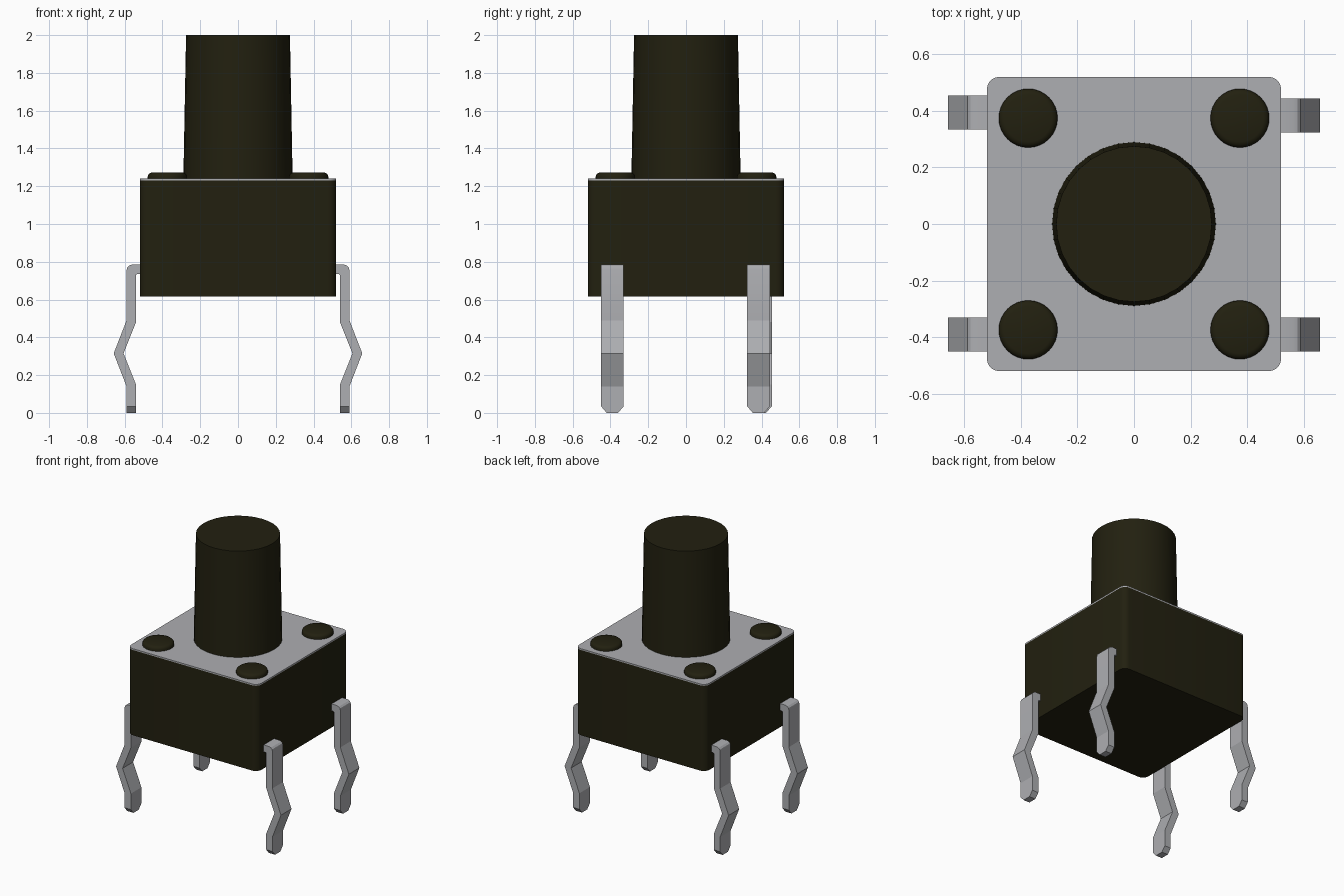
import bpy, bmesh, math

cube = bpy.data.objects.get("Cube")
if cube:
    bpy.data.objects.remove(cube, do_unlink=True)


def material(name, rgb, rough):
    m = bpy.data.materials.new(name)
    m.use_nodes = True
    m.diffuse_color = (*rgb, 1)
    bsdf = m.node_tree.nodes["Principled BSDF"]
    bsdf.inputs["Base Color"].default_value = (*rgb, 1)
    bsdf.inputs["Roughness"].default_value = rough
    return m


BLACK = material("dark plastic", (0.016, 0.0145, 0.005), 0.6)
METAL = material("light grey metal", (0.42, 0.425, 0.445), 0.4)


def finish(name, bm, mat, angle=35):
    bmesh.ops.recalc_face_normals(bm, faces=bm.faces)
    me = bpy.data.meshes.new(name)
    bm.to_mesh(me)
    bm.free()
    me.materials.append(mat)
    ob = bpy.data.objects.new(name, me)
    bpy.context.collection.objects.link(ob)
    bpy.ops.object.select_all(action='DESELECT')
    ob.select_set(True)
    bpy.context.view_layer.objects.active = ob
    bpy.ops.object.shade_smooth_by_angle(angle=math.radians(angle))
    return ob


def rounded_block(name, half, z0, z1, radius, mat):
    """Square block with rounded vertical corners."""
    bm = bmesh.new()
    ring = []
    for k in range(4):
        cx = (half - radius) * (1 if k in (0, 3) else -1)
        cy = (half - radius) * (1 if k in (0, 1) else -1)
        for s in range(6):
            a = math.radians(90 * k + 18 * s)
            ring.append(bm.verts.new((cx + radius * math.cos(a), cy + radius * math.sin(a), z0)))
    face = bm.faces.new(ring)
    top = bmesh.ops.extrude_face_region(bm, geom=[face])["geom"]
    bmesh.ops.translate(bm, vec=(0, 0, z1 - z0),
                        verts=[v for v in top if isinstance(v, bmesh.types.BMVert)])
    return finish(name, bm, mat)


def turned(name, profile, x, y, mat, segments=32):
    """Solid of revolution from (radius, z) points, capped at both ends."""
    bm = bmesh.new()
    rings = [[bm.verts.new((x + r * math.cos(2 * math.pi * i / segments),
                            y + r * math.sin(2 * math.pi * i / segments), z))
              for i in range(segments)] for r, z in profile]
    for a, b in zip(rings, rings[1:]):
        for i in range(segments):
            j = (i + 1) % segments
            bm.faces.new((a[i], a[j], b[j], b[i]))
    bm.faces.new(rings[0])
    bm.faces.new(rings[-1])
    return finish(name, bm, mat)


# Leg stations: outer x, outer z, inner x, inner z, half width
LEG = [
    (0.500, 0.785, 0.500, 0.735, 0.06),
    (0.562, 0.785, 0.532, 0.735, 0.06),
    (0.577, 0.780, 0.537, 0.733, 0.06),
    (0.587, 0.770, 0.540, 0.730, 0.06),
    (0.590, 0.755, 0.540, 0.725, 0.06),
    (0.590, 0.490, 0.540, 0.480, 0.06),
    (0.658, 0.315, 0.606, 0.315, 0.06),
    (0.590, 0.140, 0.540, 0.150, 0.06),
    (0.590, 0.035, 0.540, 0.035, 0.06),
    (0.590, 0.000, 0.540, 0.000, 0.03),
]


def leg(name, side, y):
    bm = bmesh.new()
    rings = [[bm.verts.new((side * px, y + s * w, pz))
              for px, pz, s in ((ox, oz, -1), (ox, oz, 1), (ix, iz, 1), (ix, iz, -1))]
             for ox, oz, ix, iz, w in LEG]
    for a, b in zip(rings, rings[1:]):
        for i in range(4):
            j = (i + 1) % 4
            bm.faces.new((a[i], a[j], b[j], b[i]))
    bm.faces.new(rings[0])
    bm.faces.new(rings[-1])
    return finish(name, bm, METAL, 20)


# Housing and metal cover
rounded_block("housing", 0.52, 0.615, 1.23, 0.045, BLACK)
rounded_block("cover_plate", 0.52, 1.23, 1.24, 0.045, METAL)

# Tapered push button
turned("push_button", [(0.29, 1.2), (0.275, 2.0)], 0, 0, BLACK)

# Rounded corner studs
STUD = [(0.104, 1.22), (0.104, 1.252), (0.101, 1.261), (0.094, 1.268), (0.084, 1.272)]
for sx, side in ((1, "left"), (-1, "right")):
    for sy, end in ((-1, "front"), (1, "back")):
        turned(f"stud_{end}_{side}", STUD, sx * 0.374, sy * 0.374, BLACK)

# Bent contact legs
leg("leg_front_left", 1, -0.39)
leg("leg_back_left", 1, 0.384)
leg("leg_front_right", -1, -0.39)
leg("leg_back_right", -1, 0.394)
